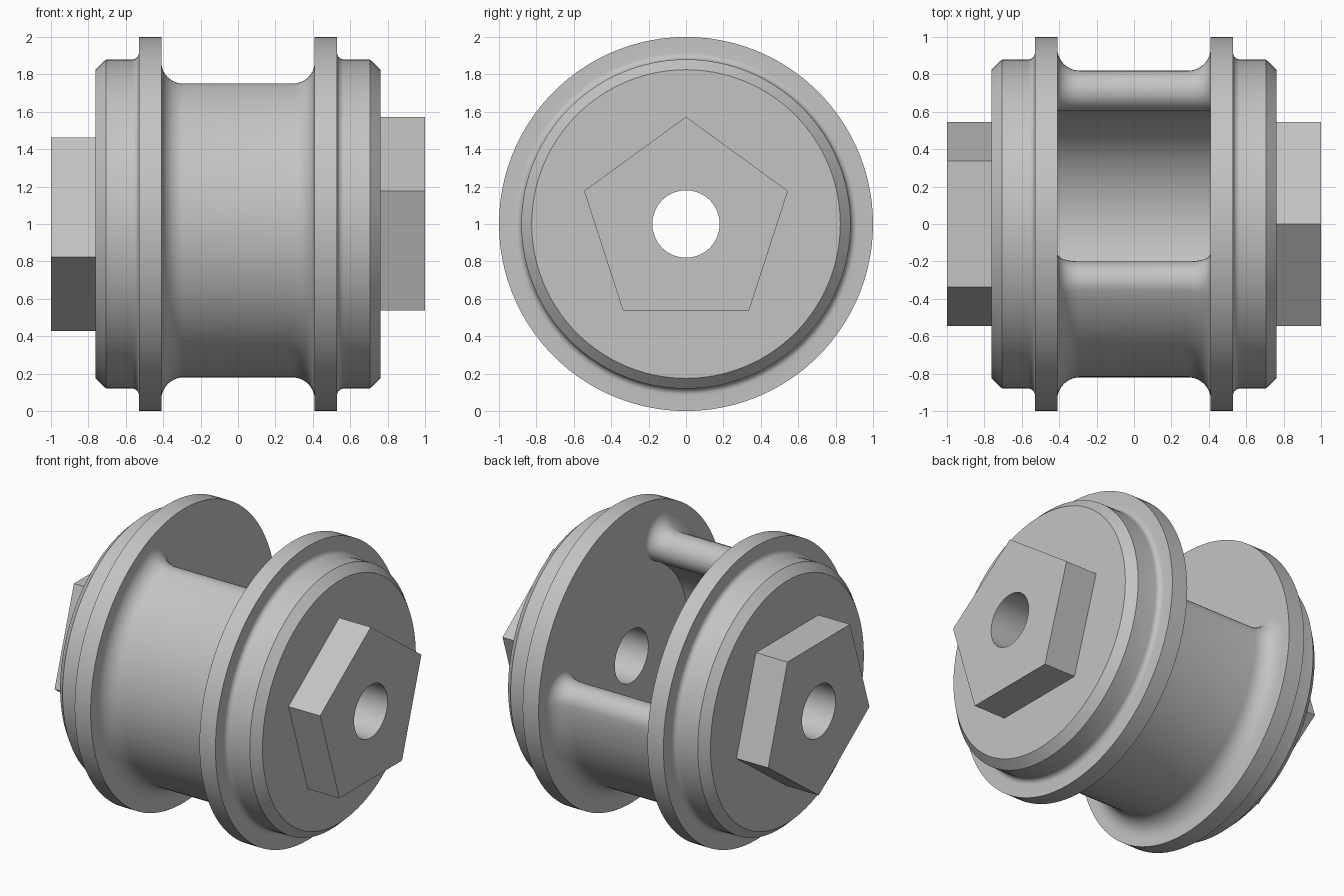
import bpy, bmesh, math

if "Cube" in bpy.data.objects:
    bpy.data.objects.remove(bpy.data.objects["Cube"])

SEG = 100
AXIS_Z = 1.0      # height of the roller axis, which runs along x
X_IN, X_OUT, X_END = 0.41, 0.762, 1.0
R_HOLE = 0.18

grey = bpy.data.materials.new("plain_grey")
grey.diffuse_color = (0.55, 0.55, 0.55, 1)
grey.use_nodes = True
grey.node_tree.nodes["Principled BSDF"].inputs["Base Color"].default_value = grey.diffuse_color


def loft(name, rings, wrap, smooth=True):
    """Skin equal rings of points; each ring is closed, wrap joins last to first."""
    bm = bmesh.new()
    vs = [[bm.verts.new((x, y, z + AXIS_Z)) for x, y, z in ring] for ring in rings]
    n = len(rings[0])
    for i in range(len(vs) if wrap else len(vs) - 1):
        a, b = vs[i], vs[(i + 1) % len(vs)]
        for j in range(n):
            k = (j + 1) % n
            bm.faces.new((a[j], a[k], b[k], b[j]))
    if not wrap:
        bm.faces.new(vs[0])
        bm.faces.new(vs[-1])
    bmesh.ops.recalc_face_normals(bm, faces=bm.faces)
    mesh = bpy.data.meshes.new(name)
    bm.to_mesh(mesh)
    bm.free()
    mesh.materials.append(grey)
    ob = bpy.data.objects.new(name, mesh)
    bpy.context.collection.objects.link(ob)
    bpy.ops.object.select_all(action='DESELECT')
    bpy.context.view_layer.objects.active = ob
    ob.select_set(True)
    if smooth:
        bpy.ops.object.shade_smooth_by_angle(angle=math.radians(30))
    return ob


def circle(x, r):
    return [(x, r * math.cos(2 * math.pi * i / SEG), r * math.sin(2 * math.pi * i / SEG))
            for i in range(SEG)]


def pentagon(x, r, up):
    """Pentagon sampled at the same angles as the circle, apex up or down."""
    pts = []
    for i in range(SEG):
        a = 2 * math.pi * i / SEG
        off = (a - up * math.pi / 2) % (2 * math.pi / 5) - math.pi / 5
        d = r * math.cos(math.pi / 5) / math.cos(off)
        pts.append((x, d * math.cos(a), d * math.sin(a)))
    return pts


# End discs: flange, small fillet, step and chamfer, with a bore
FIL = 0.035
profile = [(X_IN, R_HOLE), (X_IN, 1.0), (0.53, 1.0)]
for i in range(7):
    a = math.pi / 2 * i / 6
    profile.append((0.53 + FIL * (1 - math.cos(a)), 0.88 + FIL * (1 - math.sin(a))))
profile += [(0.705, 0.88), (X_OUT, 0.825), (X_OUT, R_HOLE)]

for side, label in ((1, "right"), (-1, "left")):
    loft(label + "_flange", [circle(side * x, r) for x, r in profile], True)
    # Five-sided boss with the bore running through it
    loft(label + "_boss", [circle(side * X_OUT, R_HOLE), pentagon(side * X_OUT, 0.573, side),
                           pentagon(side * X_END, 0.573, side), circle(side * X_END, R_HOLE)], True)

# Open C-shaped barrel with rounded lips, flaring into the flanges
R_IN, R_BODY, FLARE = 0.604, 0.82, 0.12
R_MID, R_LIP = (R_IN + R_BODY) / 2, (R_BODY - R_IN) / 2
A0, A1 = math.radians(115.6), math.radians(360)


def barrel_section(x, f):
    pts = []

    def arc(r, a, b, n):
        for i in range(n):
            t = a + (b - a) * i / n
            pts.append((x, r * math.cos(t), r * math.sin(t)))

    def lip(a, turn, t0, t1):
        cy, cz = R_MID * math.cos(a), R_MID * math.sin(a)
        for i in range(16):
            t = t0 + (t1 - t0) * i / 16
            r = R_LIP + f * math.cos(t / 2) ** 2
            pts.append((x, cy + r * math.cos(a + turn * t), cz + r * math.sin(a + turn * t)))

    arc(R_BODY + f, A0, A1, 72)
    lip(A1, 1, 0, math.pi)
    arc(R_IN, A1, A0, 72)
    lip(A0, -1, math.pi, 0)
    return pts


half = [(X_IN - FLARE * (1 - math.sin(a)), FLARE * (1 - math.cos(a)))
        for a in (math.pi / 2 * i / 10 for i in range(11))]
stations = [(-x, f) for x, f in reversed(half)] + half
loft("barrel", [barrel_section(x, f) for x, f in stations], False)
